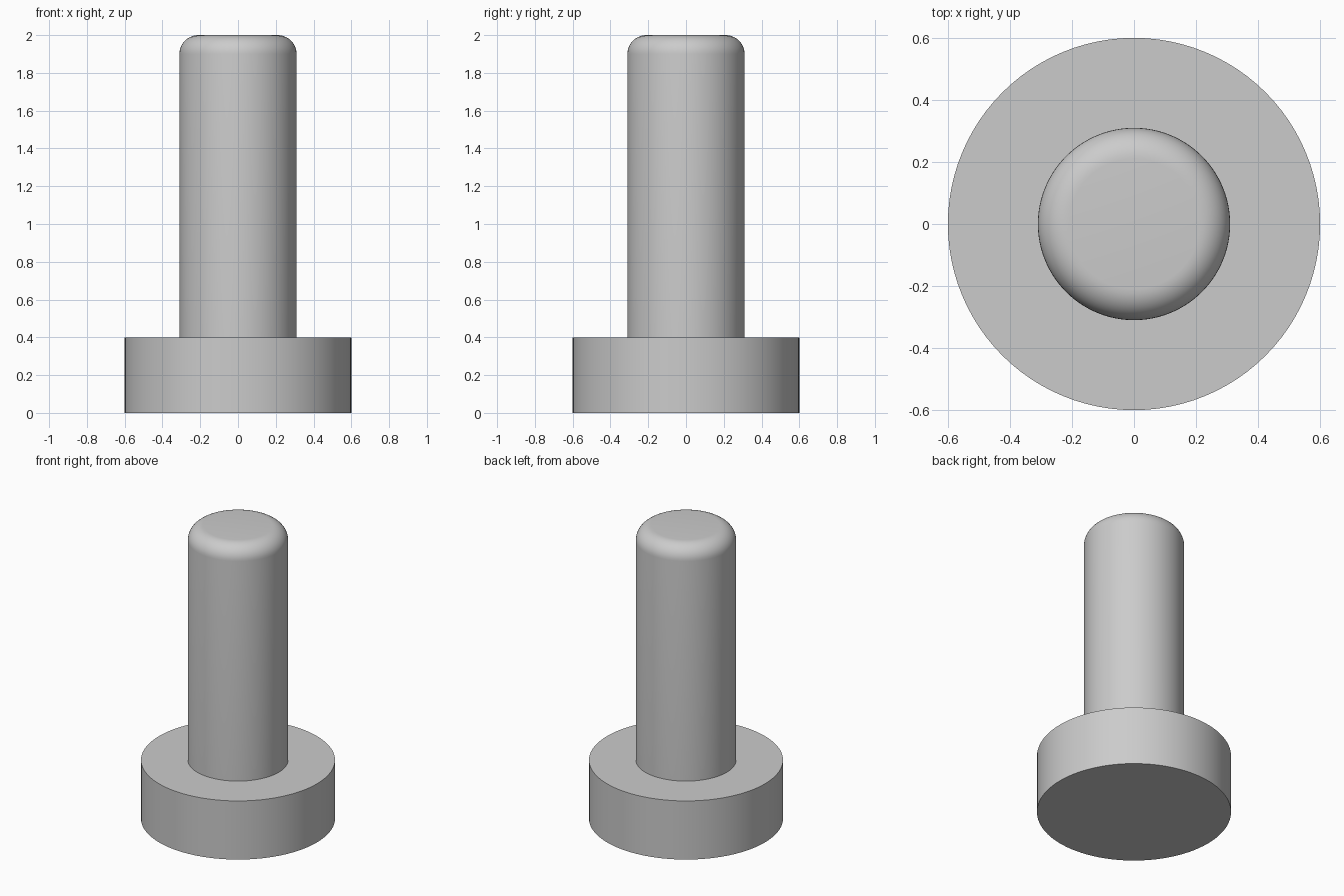
import bpy
import math

cube = bpy.data.objects.get("Cube")
if cube:
    bpy.data.objects.remove(cube, do_unlink=True)

# Plain grey for the whole pin
grey = bpy.data.materials.new("plain_grey")
grey.use_nodes = True
colour = (0.6, 0.6, 0.6, 1)
grey.diffuse_color = colour
grey.node_tree.nodes["Principled BSDF"].inputs["Base Color"].default_value = colour


def lathe(name, profile, sides=96):
    """Spin a closed (radius, height) outline around z, capping flat ends."""
    n = len(profile)
    verts, faces = [], []
    for r, z in profile:
        for i in range(sides):
            a = math.tau * i / sides
            verts.append((r * math.cos(a), r * math.sin(a), z))
    for k in range(n - 1):
        for i in range(sides):
            j = (i + 1) % sides
            lo, hi = k * sides, (k + 1) * sides
            faces.append((lo + i, lo + j, hi + j, hi + i))
    faces.append(tuple(reversed(range(sides))))
    faces.append(tuple(range((n - 1) * sides, n * sides)))
    mesh = bpy.data.meshes.new(name)
    mesh.from_pydata(verts, [], faces)
    mesh.materials.append(grey)
    obj = bpy.data.objects.new(name, mesh)
    bpy.context.collection.objects.link(obj)
    bpy.ops.object.select_all(action="DESELECT")
    obj.select_set(True)
    bpy.context.view_layer.objects.active = obj
    bpy.ops.object.shade_smooth_by_angle(angle=math.radians(30))
    return obj


# Wide round head at the bottom
HEAD_TOP = 0.4
lathe("head", [(0.6, 0), (0.6, HEAD_TOP)])

# Shaft with a rounded upper edge
RADIUS, TOP, FILLET, STEPS = 0.31, 2.0, 0.1, 10
profile = [(RADIUS, HEAD_TOP - 0.02)]
for s in range(STEPS + 1):
    a = math.pi / 2 * s / STEPS
    profile.append((RADIUS - FILLET + FILLET * math.cos(a),
                    TOP - FILLET + FILLET * math.sin(a)))
lathe("shaft", profile)
